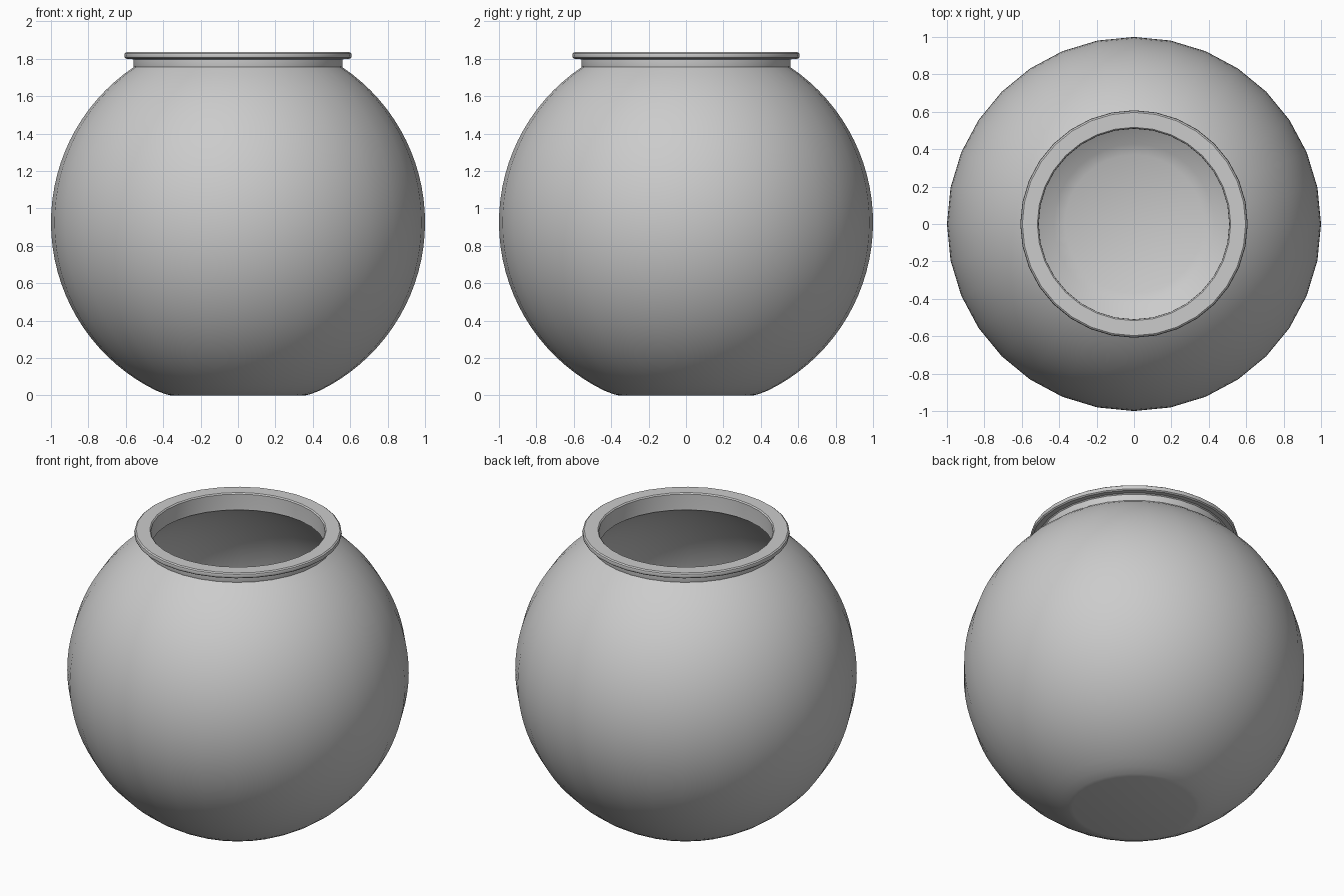
import bpy, bmesh, math

if "Cube" in bpy.data.objects:
    bpy.data.objects.remove(bpy.data.objects["Cube"])

SIDES = 32      # facets around the bowl
CZ = 0.925      # height of the sphere centre


def arc(radius, z0, z1, steps):
    """Points (r, z) along a sphere outline from height z0 to z1."""
    a0, a1 = math.asin((z0 - CZ) / radius), math.asin((z1 - CZ) / radius)
    angles = [a0 + (a1 - a0) * i / steps for i in range(steps + 1)]
    return [(radius * math.cos(a), CZ + radius * math.sin(a)) for a in angles]


def lathe(name, profile):
    """Revolve a profile around z; both ends are closed with flat discs."""
    bm = bmesh.new()
    rings = []
    for r, z in profile:
        rings.append([bm.verts.new((r * math.cos(2 * math.pi * k / SIDES),
                                    r * math.sin(2 * math.pi * k / SIDES), z))
                      for k in range(SIDES)])
    for a, b in zip(rings, rings[1:]):
        for k in range(SIDES):
            n = (k + 1) % SIDES
            bm.faces.new((a[k], a[n], b[n], b[k]))
    bm.faces.new(rings[0][::-1])
    bm.faces.new(rings[-1])
    mesh = bpy.data.meshes.new(name)
    bm.to_mesh(mesh)
    bm.free()
    obj = bpy.data.objects.new(name, mesh)
    bpy.context.collection.objects.link(obj)
    bpy.context.view_layer.objects.active = obj
    obj.select_set(True)
    bpy.ops.object.shade_smooth_by_angle(angle=math.radians(35))
    return obj


# Outer shell, from the flat base up to the neck
base = [(0.36, 0.0), (0.385, 0.006)]
outer = arc(1.0, 0.025, 1.755, 32)
# Neck and rolled lip
neck = [(0.56, 1.765), (0.56, 1.795), (0.567, 1.8)]
lip = [(0.597, 1.8), (0.605, 1.806), (0.608, 1.817), (0.605, 1.829), (0.597, 1.835)]
mouth = [(0.517, 1.835), (0.51, 1.828), (0.51, 1.74)]
# Inner wall, down to the flat inside floor
inner = arc(0.95, 1.727, 0.05, 32)

lathe("fish_bowl", base + outer + neck + lip + mouth + inner)
